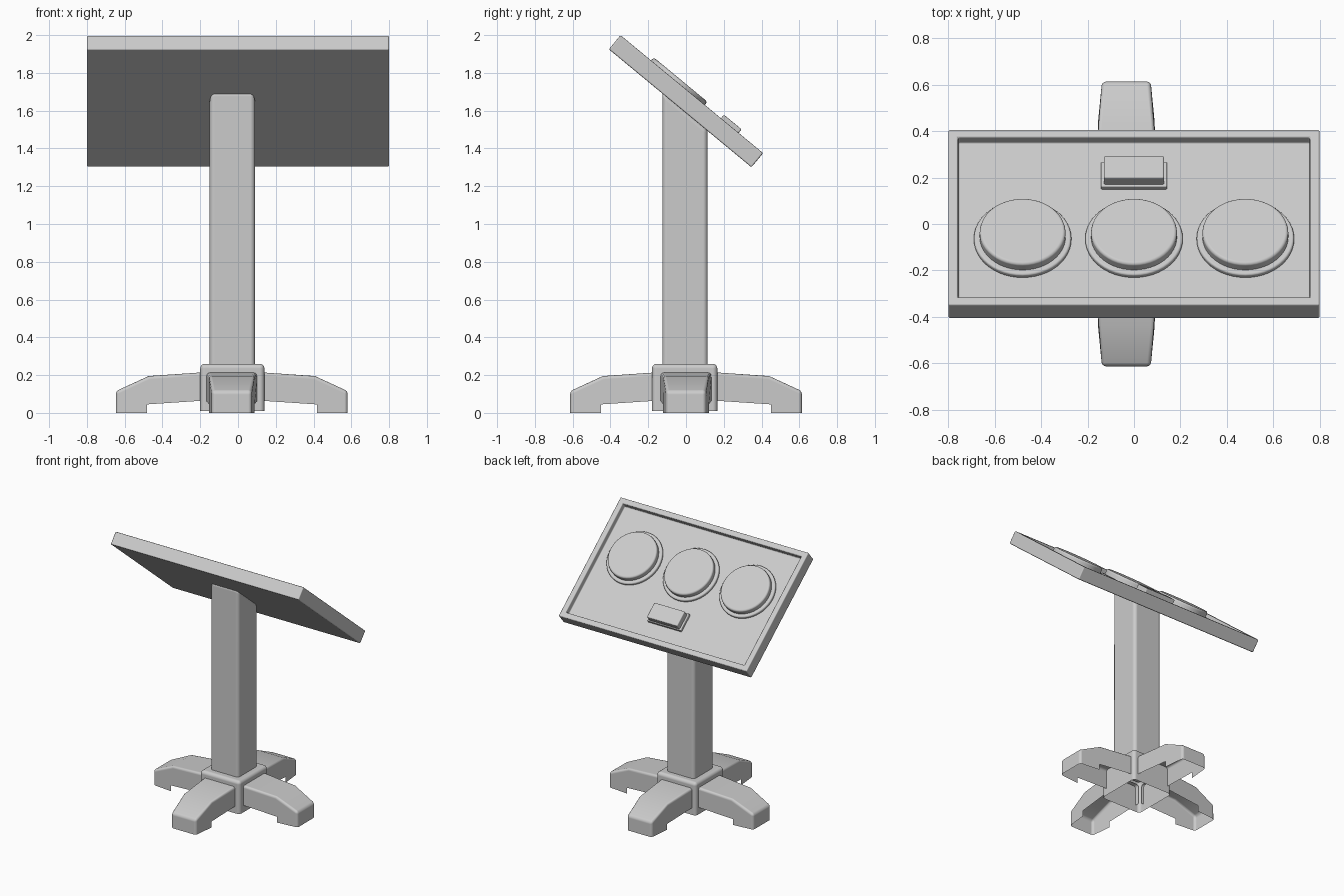
import bpy, bmesh, math
from mathutils import Matrix, Vector

if "Cube" in bpy.data.objects:
    bpy.data.objects.remove(bpy.data.objects["Cube"])

TILT = math.radians(39.6)
PANEL = Matrix.Translation((0, 0, 1.65)) @ Matrix.Rotation(-TILT, 4, 'X')


def finish(bm, name, bevel, segments=3, matrix=None):
    """Turn a bmesh into a bevelled, smooth-shaded object."""
    bmesh.ops.recalc_face_normals(bm, faces=bm.faces[:])
    for f in bm.faces:
        f.smooth = True
    me = bpy.data.meshes.new(name)
    bm.to_mesh(me)
    bm.free()
    ob = bpy.data.objects.new(name, me)
    bpy.context.collection.objects.link(ob)
    if matrix is not None:
        ob.matrix_world = matrix
    mod = ob.modifiers.new("Bevel", 'BEVEL')
    mod.width = bevel
    mod.segments = segments
    mod.limit_method = 'ANGLE'
    mod.angle_limit = math.radians(35)
    mod.harden_normals = True
    return ob


def box_bm(lo, hi):
    bm = bmesh.new()
    bmesh.ops.create_cube(bm, size=1)
    lo, hi = Vector(lo), Vector(hi)
    for v in bm.verts:
        v.co = Vector((lo[i] + (v.co[i] + 0.5) * (hi[i] - lo[i]) for i in range(3)))
    return bm


def disc(name, x, y, radius, z0, z1, bevel):
    bm = bmesh.new()
    bmesh.ops.create_cone(bm, cap_ends=True, segments=48, radius1=radius, radius2=radius,
                          depth=z1 - z0,
                          matrix=Matrix.Translation((x, y, (z0 + z1) / 2)))
    finish(bm, name, bevel, 3, PANEL)


# Tilted panel with a recessed face
bm = box_bm((-0.8, -0.49, -0.0485), (0.8, 0.49, 0.0485))
bm.normal_update()
top = max(bm.faces, key=lambda f: f.normal.z)
bmesh.ops.inset_region(bm, faces=[top], thickness=0.06)
inner = bmesh.ops.extrude_face_region(bm, geom=[top])
bmesh.ops.translate(bm, vec=(0, 0, -0.044),
                    verts=[g for g in inner["geom"] if isinstance(g, bmesh.types.BMVert)])
if top.is_valid:
    bmesh.ops.delete(bm, geom=[top], context='FACES_ONLY')
finish(bm, "control_panel", 0.008, 2, PANEL)

# Three round buttons on collars
for side, x in (("left", -0.48), ("middle", 0), ("right", 0.48)):
    disc(side + "_button_collar", x, -0.095, 0.21, 0.0, 0.028, 0.01)
    disc(side + "_button", x, -0.095, 0.185, 0.01, 0.07, 0.014)

# Small rectangular button on its plate
finish(box_bm((-0.143, 0.19, 0.0), (0.143, 0.33, 0.025)), "small_button_plate", 0.006, 2, PANEL)
finish(box_bm((-0.13, 0.2, 0.01), (0.13, 0.322, 0.073)), "small_button", 0.008, 2, PANEL)

# Column, its top cut to the slope of the panel
bm = box_bm((-0.15, -0.125, 0.2), (0.09, 0.115, 1.5))
for v in bm.verts:
    if v.co.z > 1:
        v.co.z = 1.597 - math.tan(TILT) * v.co.y
finish(bm, "column", 0.025, 4)

# Hub, open underneath
bm = box_bm((-0.2, -0.18, 0.01), (0.14, 0.166, 0.26))
bm.normal_update()
bmesh.ops.delete(bm, geom=[min(bm.faces, key=lambda f: f.normal.z)], context='FACES_ONLY')
finish(bm, "hub", 0.025, 4)

# Four legs: tapered side profile, open underneath
PROFILE = [(0.15, 0.065), (0.15, 0.215), (0.44, 0.195), (0.614, 0.115),
           (0.614, 0.0), (0.45, 0.0), (0.45, 0.045)]


def half_width(r):
    if r < 0.44:
        return 0.135 - 0.013 * (r - 0.15) / 0.29
    return 0.122 - 0.017 * (r - 0.44) / 0.174


for i, name in enumerate(("right_leg", "back_leg", "left_leg", "front_leg")):
    bm = bmesh.new()
    a = [bm.verts.new((r, half_width(r), z)) for r, z in PROFILE]
    b = [bm.verts.new((r, -half_width(r), z)) for r, z in PROFILE]
    bm.faces.new(a)
    bm.faces.new(b[::-1])
    for k in (1, 2, 3):
        bm.faces.new((a[k], a[k + 1], b[k + 1], b[k]))
    finish(bm, name, 0.018, 3,
           Matrix.Translation((-0.033, 0, 0)) @ Matrix.Rotation(i * math.pi / 2, 4, 'Z'))
